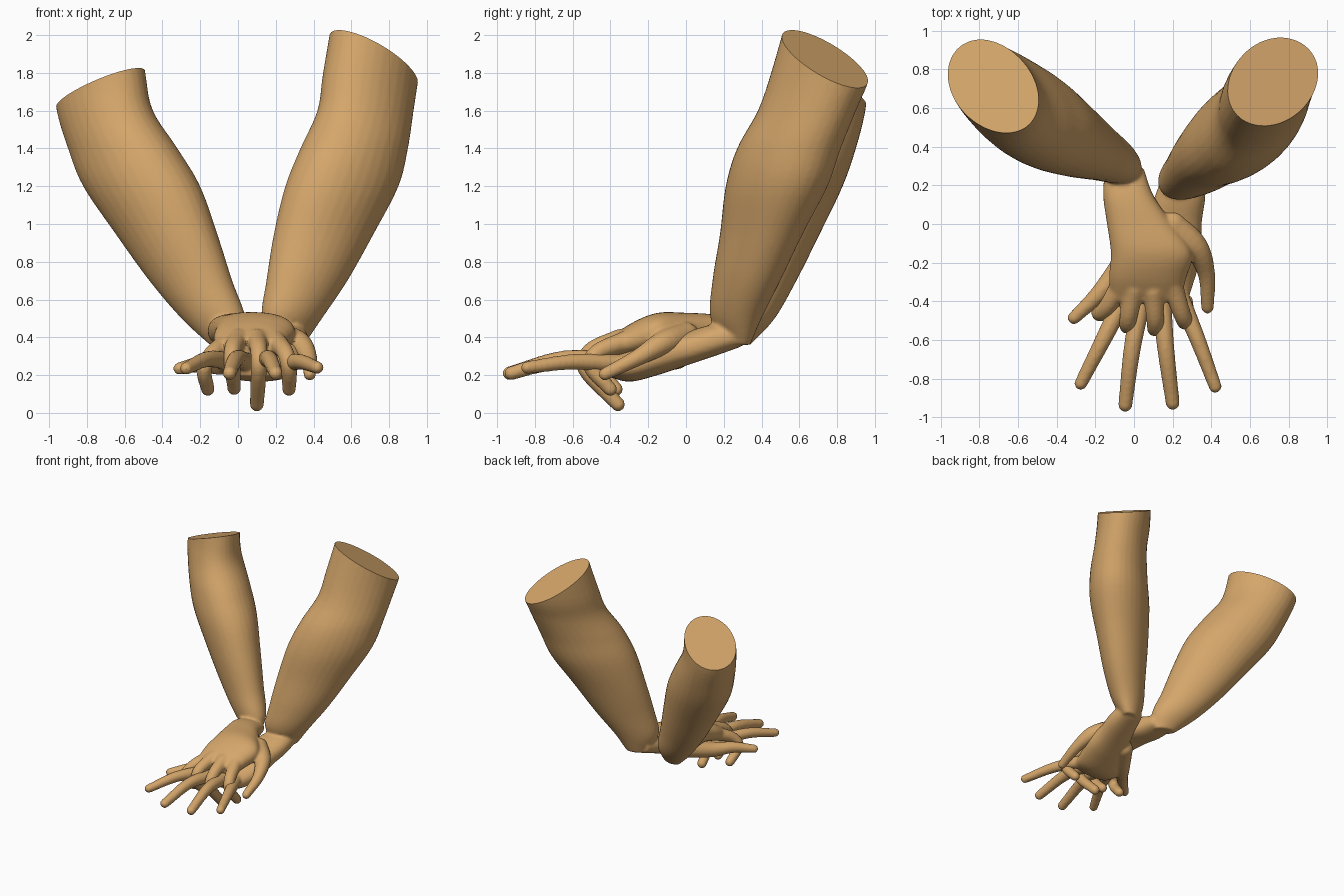
import bpy, bmesh, math
from mathutils import Vector, Matrix

cube = bpy.data.objects.get("Cube")
if cube:
    bpy.data.objects.remove(cube, do_unlink=True)

skin = bpy.data.materials.new("warm tan skin")
skin.use_nodes = True
TAN = (0.66, 0.38, 0.145, 1)
skin.diffuse_color = TAN
skin.node_tree.nodes["Principled BSDF"].inputs["Base Color"].default_value = TAN


def resample(rows, steps=5):
    """Catmull-Rom curve through rows of equal-length values."""
    pts = [Vector(r) for r in rows]
    pts = [pts[0] * 2 - pts[1]] + pts + [pts[-1] * 2 - pts[-2]]
    out = []
    for a, b, c, d in zip(pts, pts[1:], pts[2:], pts[3:]):
        for i in range(steps):
            t = i / steps
            out.append((b * 2 + (c - a) * t + (a * 2 - b * 5 + c * 4 - d) * t**2
                        + (b * 3 - a - c * 3 + d) * t**3) / 2)
    return out + [pts[-2]]


def loft(bm, rings):
    """Skin a closed tube over rings of points."""
    loops = [[bm.verts.new(p) for p in ring] for ring in rings]
    n = len(loops[0])
    for a, b in zip(loops, loops[1:]):
        for i in range(n):
            j = (i + 1) % n
            bm.faces.new((a[i], a[j], b[j], b[i]))
    bm.faces.new(loops[0][::-1])
    bm.faces.new(loops[-1])


def angles(n):
    return [math.tau * i / n for i in range(n)]


def forearm(bm, rows, skew):
    """Level oval sections: z, centre x, centre y, half width, half depth."""
    loft(bm, [[(cx + hx * math.cos(a), cy + hy * math.sin(a + skew), z)
               for a in angles(32)]
              for z, cx, cy, hx, hy in resample(rows)])


def palm(bm, rows):
    """Upright oval sections: y, centre x, centre z, half width, half height."""
    def power(v):
        return math.copysign(abs(v) ** 0.85, v)
    loft(bm, [[(cx + hx * power(math.cos(a)), y, cz + hz * power(math.sin(a)))
               for a in angles(28)]
              for y, cx, cz, hx, hz in resample(rows)])


def finger(bm, rows):
    """Round tapering tube with ball ends: x, y, z, radius."""
    pts = resample(rows)
    rings = []
    for i, p in enumerate(pts):
        along = (pts[min(i + 1, len(pts) - 1)] - pts[max(i - 1, 0)]).to_3d()
        side = along.cross(Vector((1, 0, 0))).normalized()
        other = along.cross(side).normalized()
        rings.append([p.to_3d() + (side * math.cos(a) + other * math.sin(a)) * p[3]
                      for a in angles(14)])
    loft(bm, rings)
    for p in (pts[0], pts[-1]):
        bmesh.ops.create_icosphere(bm, subdivisions=3, radius=p[3],
                                   matrix=Matrix.Translation(p.to_3d()))


def build_arm(name, sections, skew, palm_rows, fingers, cut_point, cut_normal):
    bm = bmesh.new()
    forearm(bm, sections, skew)
    palm(bm, palm_rows)
    for rows in fingers:
        finger(bm, rows)
    bmesh.ops.recalc_face_normals(bm, faces=bm.faces)
    mesh = bpy.data.meshes.new(name)
    bm.to_mesh(mesh)
    bm.free()
    obj = bpy.data.objects.new(name, mesh)
    bpy.context.collection.objects.link(obj)

    # fuse the parts into one soft skin
    fuse = obj.modifiers.new("fuse", 'REMESH')
    fuse.mode = 'VOXEL'
    fuse.voxel_size = 0.011
    soften = obj.modifiers.new("soften", 'SMOOTH')
    soften.factor = 0.5
    soften.iterations = 6
    deps = bpy.context.evaluated_depsgraph_get()
    fused = bpy.data.meshes.new_from_object(obj.evaluated_get(deps))
    obj.modifiers.clear()

    # slice the upper arm flat
    bm = bmesh.new()
    bm.from_mesh(fused)
    cut = bmesh.ops.bisect_plane(bm, geom=bm.verts[:] + bm.edges[:] + bm.faces[:],
                                 plane_co=cut_point, plane_no=cut_normal,
                                 clear_outer=True)
    rim = [e for e in cut["geom_cut"] if isinstance(e, bmesh.types.BMEdge)]
    bmesh.ops.edgeloop_fill(bm, edges=rim)
    bmesh.ops.recalc_face_normals(bm, faces=bm.faces)
    bm.to_mesh(fused)
    bm.free()
    obj.data = fused
    fused.materials.clear()
    fused.materials.append(skin)
    bpy.ops.object.select_all(action='DESELECT')
    obj.select_set(True)
    bpy.context.view_layer.objects.active = obj
    bpy.ops.object.shade_smooth_by_angle(angle=math.radians(40))


# right arm, with the upper hand curling its fingers down
build_arm(
    "right_arm",
    [(.36, -.07, .29, .08, .05), (.5, -.13, .34, .17, .13), (.7, -.25, .405, .22, .18),
     (.95, -.38, .475, .27, .235), (1.2, -.51, .55, .31, .28), (1.4, -.61, .615, .29, .285),
     (1.6, -.705, .685, .255, .265), (1.8, -.735, .72, .245, .25), (2.1, -.77, .75, .24, .25)],
    -.36,
    [(.29, -.05, .42, .1, .06), (.15, -.03, .435, .13, .085), (0, .03, .44, .17, .09),
     (-.15, .09, .43, .21, .1), (-.28, .07, .39, .2, .09), (-.4, .06, .34, .18, .06)],
    [[(-.06, -.3, .37, .055), (-.14, -.43, .31, .045), (-.18, -.46, .23, .042), (-.16, -.37, .125, .037)],
     [(0, -.34, .39, .055), (-.03, -.49, .33, .046), (-.03, -.52, .24, .044), (-.02, -.41, .13, .037)],
     [(.1, -.35, .39, .055), (.11, -.5, .33, .046), (.11, -.53, .23, .044), (.1, -.36, .045, .038)],
     [(.2, -.32, .38, .055), (.25, -.47, .32, .046), (.27, -.5, .24, .044), (.27, -.4, .125, .037)],
     [(.2, 0, .41, .07), (.32, -.12, .37, .065), (.375, -.26, .29, .045), (.38, -.43, .205, .034)]],
    (-.735, .72, 1.71), (-.33, .25, 1))

# left arm, with the lower hand spreading its fingers forward
build_arm(
    "left_arm",
    [(.36, .27, .28, .08, .06), (.5, .285, .265, .16, .135), (.7, .365, .32, .215, .18),
     (.95, .455, .4, .265, .22), (1.2, .55, .48, .3, .27), (1.4, .615, .545, .285, .275),
     (1.6, .675, .64, .255, .26), (1.8, .705, .715, .255, .265), (2.15, .76, .8, .25, .25)],
    .36,
    [(.29, .26, .41, .1, .06), (.15, .24, .385, .13, .085), (0, .2, .34, .15, .09),
     (-.15, .16, .3, .19, .1), (-.3, .11, .25, .2, .085), (-.42, .09, .25, .18, .055)],
    [[(-.04, -.36, .27, .052), (-.16, -.6, .285, .043), (-.275, -.825, .235, .034)],
     [(.04, -.38, .27, .052), (-.01, -.65, .285, .045), (-.045, -.935, .21, .037)],
     [(.14, -.38, .27, .052), (.165, -.65, .285, .045), (.2, -.925, .21, .037)],
     [(.23, -.36, .26, .05), (.33, -.6, .27, .042), (.42, -.84, .24, .034)],
     [(.06, -.05, .3, .07), (-.08, -.24, .26, .06), (-.19, -.37, .26, .045), (-.31, -.485, .235, .034)]],
    (.72, .74, 1.87), (.43, .43, 1))
